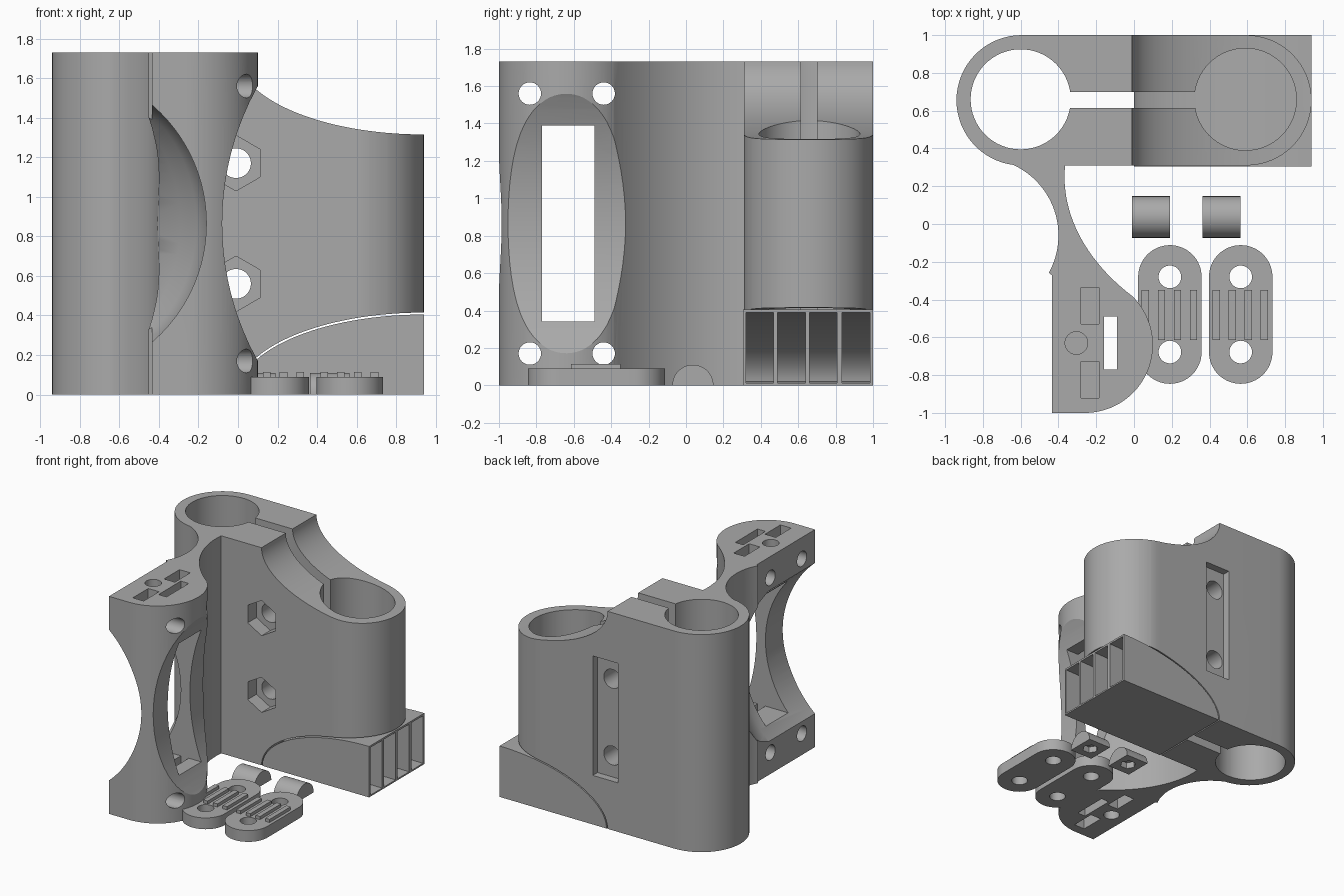
import bpy, bmesh
from math import cos, sin, radians
from mathutils import Vector
from mathutils.geometry import interpolate_bezier

cube = bpy.data.objects.get("Cube")
if cube:
    bpy.data.objects.remove(cube)

grey = bpy.data.materials.new("plain grey")
grey.use_nodes = True
grey.diffuse_color = (0.4, 0.4, 0.4, 1)
grey.node_tree.nodes["Principled BSDF"].inputs["Base Color"].default_value = (0.4, 0.4, 0.4, 1)


def arc(cx, cy, rx, ry, a0, a1, n=32):
    angles = [radians(a0 + (a1 - a0) * i / n) for i in range(n + 1)]
    return [(cx + rx * cos(a), cy + ry * sin(a)) for a in angles]


def circle(cx, cy, r, n=48, turn=0):
    return arc(cx, cy, r, r, turn, turn + 360, n)[:-1]


def rect(x0, x1, y0, y1):
    return [(x0, y0), (x1, y0), (x1, y1), (x0, y1)]


def loft(name, rings):
    """Skin a row of equal 3D rings and cap both ends."""
    bm = bmesh.new()
    rows = [[bm.verts.new(p) for p in ring] for ring in rings]
    n = len(rows[0])
    for low, high in zip(rows, rows[1:]):
        for i in range(n):
            j = (i + 1) % n
            bm.faces.new((low[i], low[j], high[j], high[i]))
    bm.faces.new(rows[0])
    bm.faces.new(rows[-1])
    bmesh.ops.recalc_face_normals(bm, faces=bm.faces)
    mesh = bpy.data.meshes.new(name)
    bm.to_mesh(mesh)
    bm.free()
    mesh.materials.append(grey)
    obj = bpy.data.objects.new(name, mesh)
    bpy.context.scene.collection.objects.link(obj)
    return obj


def prism(name, pts, axis, lo, hi):
    place = {"x": lambda a, b, t: (t, a, b),
             "y": lambda a, b, t: (a, t, b),
             "z": lambda a, b, t: (a, b, t)}[axis]
    return loft(name, [[place(a, b, t) for a, b in pts] for t in (lo, hi)])


def combine(obj, tools, operation="DIFFERENCE"):
    """Apply booleans, then drop the helper shapes."""
    for tool in tools:
        tool.hide_render = True
        mod = obj.modifiers.new("shape", "BOOLEAN")
        mod.operation, mod.solver, mod.object = operation, "EXACT", tool
    bpy.context.view_layer.update()
    graph = bpy.context.evaluated_depsgraph_get()
    mesh = bpy.data.meshes.new_from_object(obj.evaluated_get(graph))
    obj.modifiers.clear()
    obj.data = mesh
    for tool in tools:
        bpy.data.objects.remove(tool)


H = 1.73
MID = H / 2
CY = 0.655

# Twin-bore clamp body
outline = arc(-0.595, CY, 0.345, 0.345, 90, 270) + arc(0.595, CY, 0.345, 0.345, -90, 90)
body = prism("clamp_body", outline, "z", 0, H)
sweep_top = arc(0.94, H, 0.95, 0.415, 180, 270)
sweep_low = arc(0.94, 0, 0.95, 0.415, 180, 90)
combine(body, [
    prism("upper_sweep", [(-0.01, 2)] + sweep_top + [(1.2, H - 0.415), (1.2, 2)], "y", 0.1, 1.2),
    prism("lower_sweep", [(-0.01, -0.2)] + sweep_low + [(1.2, 0.415), (1.2, -0.2)], "y", 0.1, 1.2),
])

# Mount column with its curved neck
neck = [tuple(p) for p in interpolate_bezier(
    Vector((-0.365, 0.31)), Vector((-0.39, 0.05)), Vector((-0.25, -0.2)), Vector((-0.005, -0.385)), 24)]
mount_outline = ([(-0.365, 0.42)] + neck + arc(-0.26, -0.64, 0.36, 0.36, 44, -90, 40)
                 + [(-0.435, -1), (-0.435, -0.27)]
                 + arc(-0.81, -0.06, 0.41, 0.41, -29, 73) + [(-0.6, 0.42)])
mount = prism("mount", mount_outline, "z", 0, H)
combine(body, [mount], "UNION")

# Bores, clamp slit, hollowed mount
cuts = [
    prism("left_bore", circle(-0.6, 0.66, 0.265, 64), "z", -0.1, 2),
    prism("right_bore", circle(0.59, 0.66, 0.27, 64), "z", -0.1, 2),
    prism("slit", rect(-0.5, 0.5, 0.615, 0.7), "z", -0.1, 2),
    prism("outer_scoop", circle(1.35, MID, 1.43, 128), "y", -1.2, -0.15),
    prism("window", rect(-0.77, -0.49, 0.34, 1.39), "x", -0.6, 0.3),
    prism("strap_slot", rect(-0.16, -0.09, -0.77, -0.49), "z", -0.1, 2),
]
stations = [(-1.2, -0.16), (-0.42, -0.16), (-0.3, -0.21), (-0.2, -0.29),
            (0, -0.4), (0.17, -0.5), (0.3, -0.66)]
cuts.append(loft("inner_scoop", [[(a, y, b) for a, b in circle(edge - 0.79, MID, 0.79, 96)]
                                 for y, edge in stations]))

# Clamp bolts with hex nut pockets and a rear plate recess
for z in (0.56, 1.17):
    cuts.append(prism("bolt", circle(-0.01, z, 0.075), "y", 0.1, 1.2))
    cuts.append(prism("hex", circle(-0.01, z, 0.14, 6, 30), "y", 0.2, 0.42))
cuts.append(prism("recess", rect(-0.1, 0.12, 0.39, 1.34), "y", 0.94, 1.2))

# Mount screws and nut pits, alike at both ends
for z, lo, hi in ((0.17, -0.1, 0.28), (H - 0.17, H - 0.28, 2)):
    for y in (-0.835, -0.44):
        cuts.append(prism("screw", circle(y, z, 0.06, 32), "x", -0.6, 0.3))
    for y in (-0.825, -0.432):
        cuts.append(prism("pit", rect(-0.28, -0.185, y - 0.097, y + 0.097), "z", lo, hi))
    cuts.append(prism("end_hole", circle(-0.305, -0.63, 0.06, 32), "z", lo, hi))
combine(body, cuts)

# Ribbed support block under the short bore
support = prism("support_block", arc(0.94, 0, 0.94, 0.405, 180, 90) + [(0.94, 0)], "y", 0.305, 1)
inner = [p for p in arc(0.94, 0, 0.915, 0.39, 180, 90) if p[1] > 0.01]
combine(support, [prism("channel", inner + [(1.2, 0.39), (1.2, 0.01)], "y", y, y + 0.148)
                  for y in (0.32, 0.49, 0.66, 0.835)])

# Loose belt pads and half-round saddles
parts = [body, support]
for side, x, sx in (("left", 0.565, 0.463), ("right", 0.19, 0.09)):
    shape = arc(x, -0.28, 0.168, 0.168, 0, 180) + arc(x, -0.678, 0.168, 0.168, 180, 360)
    pad = prism("belt_pad_" + side, shape, "z", 0, 0.09)
    combine(pad, [prism("rib", rect(x + d - 0.019, x + d + 0.019, -0.615, -0.35), "z", 0.05, 0.115)
                  for d in (-0.13, -0.045, 0.04, 0.125)], "UNION")
    combine(pad, [prism("hole", circle(x, y, 0.06, 32), "z", -0.1, 0.2) for y in (-0.28, -0.678)])
    saddle = prism("saddle_" + side, arc(0.037, 0, 0.11, 0.11, 0, 180), "x", sx - 0.1, sx + 0.1)
    combine(saddle, [prism("nut", circle(sx, 0.037, 0.06, 6), "z", -0.1, 0.05)])
    parts += [pad, saddle]

# Smooth curves with crisp edges
bpy.ops.object.select_all(action="DESELECT")
for part in parts:
    part.select_set(True)
bpy.context.view_layer.objects.active = body
bpy.ops.object.shade_smooth_by_angle(angle=radians(25))
